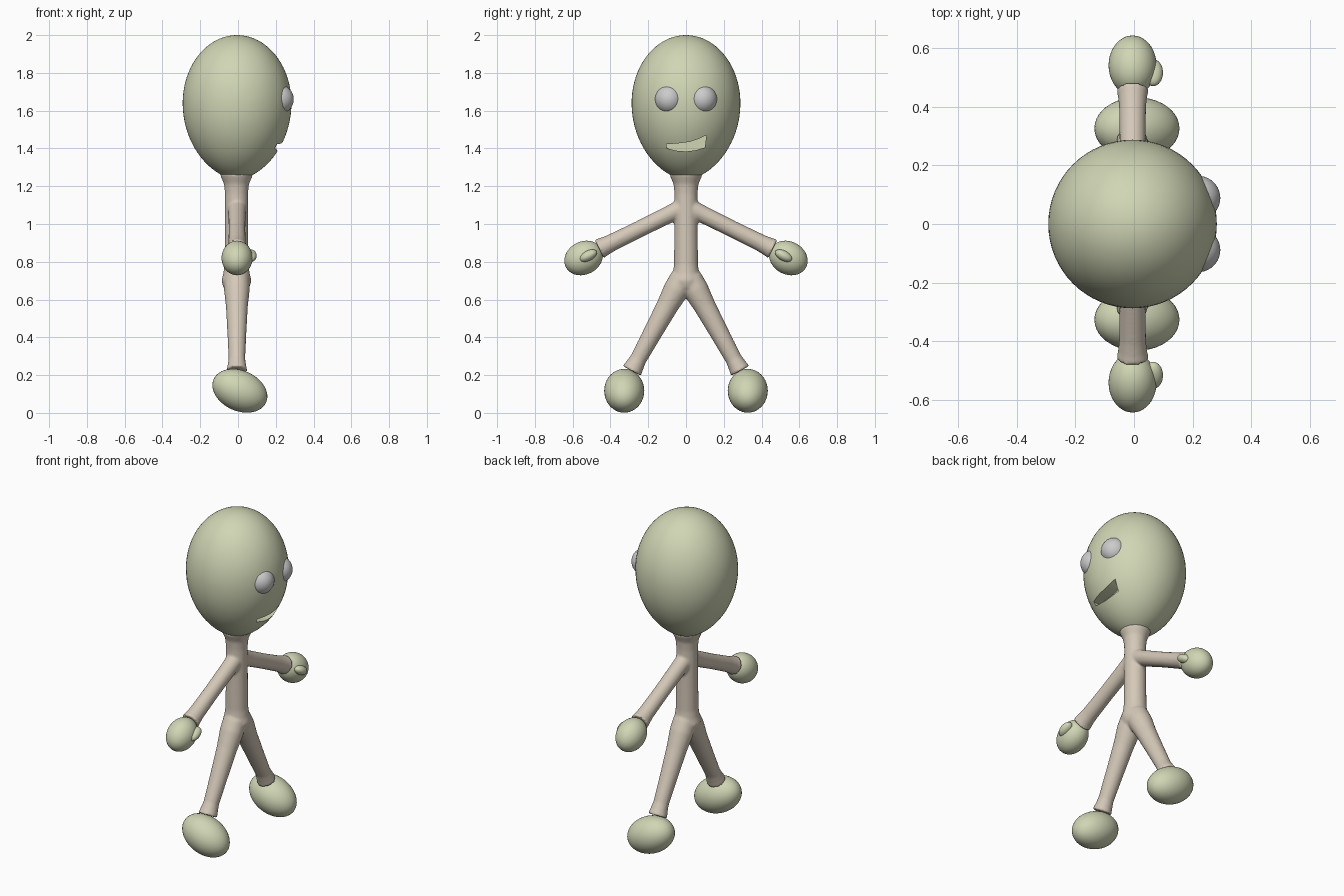
import bpy, bmesh, math
from mathutils import Matrix, Vector

if "Cube" in bpy.data.objects:
    bpy.data.objects.remove(bpy.data.objects["Cube"])


def material(name, rgb):
    m = bpy.data.materials.new(name)
    m.diffuse_color = (*rgb, 1)
    m.use_nodes = True
    m.node_tree.nodes["Principled BSDF"].inputs["Base Color"].default_value = m.diffuse_color
    return m


GREEN = material("green", (0.63, 0.67, 0.46))
BEIGE = material("beige", (0.66, 0.58, 0.48))


def finish(name, bm, mat=None):
    bmesh.ops.recalc_face_normals(bm, faces=bm.faces)
    me = bpy.data.meshes.new(name)
    bm.to_mesh(me)
    bm.free()
    ob = bpy.data.objects.new(name, me)
    bpy.context.collection.objects.link(ob)
    if mat:
        me.materials.append(mat)
    return ob


def activate(ob):
    bpy.ops.object.select_all(action='DESELECT')
    ob.select_set(True)
    bpy.context.view_layer.objects.active = ob


def smooth(ob, angle=40):
    activate(ob)
    bpy.ops.object.shade_smooth_by_angle(angle=math.radians(angle))


def ellipsoid(name, centre, semi, rot=Matrix(), mat=None):
    bm = bmesh.new()
    mtx = Matrix.Translation(centre) @ rot @ Matrix.Diagonal((*semi, 1))
    bmesh.ops.create_uvsphere(bm, u_segments=40, v_segments=24, radius=1, matrix=mtx)
    ob = finish(name, bm, mat)
    smooth(ob)
    return ob


def tube(bm, start, end, stations, n=32):
    """Capped round tube from start to end; stations = (fraction, radius)."""
    start, end = Vector(start), Vector(end)
    q = (end - start).to_track_quat('Z', 'Y')
    rings = []
    for f, r in stations:
        c = start.lerp(end, f)
        rings.append([bm.verts.new(c + q @ Vector((r * math.cos(a), r * math.sin(a), 0)))
                      for a in (2 * math.pi * i / n for i in range(n))])
    for a, b in zip(rings, rings[1:]):
        for i in range(n):
            j = (i + 1) % n
            bm.faces.new((a[i], a[j], b[j], b[i]))
    bm.faces.new(rings[0][::-1])
    bm.faces.new(rings[-1])


# Egg-shaped head
bm = bmesh.new()
bmesh.ops.create_uvsphere(bm, u_segments=64, v_segments=40, radius=1)
for v in bm.verts:
    r = math.hypot(v.co.x, v.co.y)
    k = 0.288 * (r ** 0.17 if v.co.z < 0 and r > 1e-5 else 1)
    v.co = (v.co.x * k - 0.005, v.co.y * k, 1.64 + v.co.z * (0.36 if v.co.z > 0 else 0.405))
head = finish("head", bm, GREEN)

# Crooked open mouth carved into the face
lips = [(-0.105, 1.422), (-0.04, 1.427), (0.02, 1.435), (0.065, 1.45), (0.108, 1.47),
        (0.1, 1.405), (0.05, 1.39), (0, 1.384), (-0.05, 1.388), (-0.1, 1.4)]
bm = bmesh.new()
face = bm.faces.new([bm.verts.new((0.165, y, z)) for y, z in lips])
ext = bmesh.ops.extrude_face_region(bm, geom=[face])["geom"]
bmesh.ops.translate(bm, verts=[g for g in ext if isinstance(g, bmesh.types.BMVert)], vec=(0.25, 0, 0))
cutter = finish("mouth_cutter", bm, GREEN)
cutter.hide_render = True
mod = head.modifiers.new("mouth", 'BOOLEAN')
mod.operation, mod.object, mod.solver = 'DIFFERENCE', cutter, 'EXACT'
activate(head)
bpy.ops.object.modifier_apply(modifier="mouth")
bpy.data.objects.remove(cutter)
smooth(head, 35)

# Body: trunk, arms and legs blended into one skin
bm = bmesh.new()
tube(bm, (-0.008, 0, 1.27), (-0.008, 0, 0.62),
     [(0, 0.09), (0.03, 0.083), (0.09, 0.066), (0.17, 0.061), (0.5, 0.062), (0.75, 0.064),
      (0.82, 0.07), (0.875, 0.08), (0.93, 0.07), (1, 0.035)])
for s in (-1, 1):
    tube(bm, (-0.005, 0, 1.095), (-0.005, s * 0.46, 0.868),
         [(0, 0.05), (0.2, 0.046), (0.55, 0.044), (0.86, 0.046), (0.95, 0.05), (1, 0.056)])
    tube(bm, (-0.006, s * 0.02, 0.71), (-0.006, s * 0.287, 0.222),
         [(0, 0.066), (0.12, 0.068), (0.3, 0.058), (0.6, 0.05), (0.87, 0.044), (0.95, 0.05), (1, 0.056)])
body = finish("body", bm, BEIGE)
mod = body.modifiers.new("blend", 'REMESH')
mod.mode, mod.voxel_size, mod.use_smooth_shade = 'VOXEL', 0.008, True
mod = body.modifiers.new("relax", 'SMOOTH')
mod.factor, mod.iterations = 0.5, 6
activate(body)
bpy.ops.object.modifier_apply(modifier="blend")
bpy.ops.object.modifier_apply(modifier="relax")
smooth(body, 60)

# Paired eyes, hands, thumbs and feet
for s, side in ((-1, "right"), (1, "left")):
    ellipsoid(f"{side}_eye", (0.217, s * 0.089, 1.66), (0.078, 0.076, 0.078))
    tilt = Matrix.Rotation(-0.49 * s, 4, 'X')
    ellipsoid(f"{side}_hand", (-0.005, s * 0.542, 0.82), (0.082, 0.106, 0.087), tilt, GREEN)
    ellipsoid(f"{side}_thumb", (0.066, s * 0.517, 0.832), (0.033, 0.05, 0.027), tilt, GREEN)
    ellipsoid(f"{side}_foot", (0.01, s * 0.327, 0.117), (0.152, 0.106, 0.107),
              Matrix.Rotation(0.42, 4, 'Y'), GREEN)
